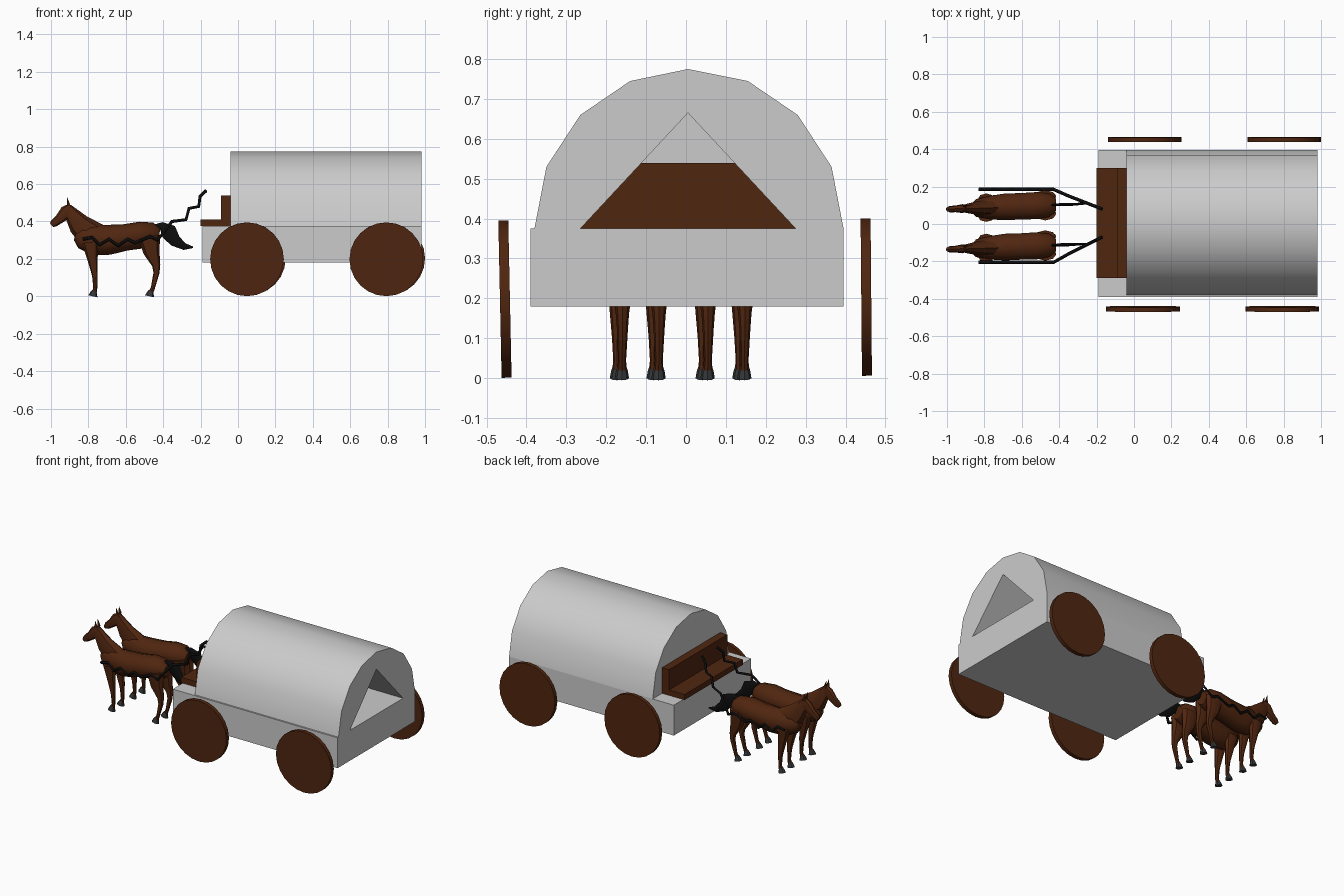
import bpy
import bmesh
from math import cos, sin, pi, radians
from mathutils import Vector, Matrix

if "Cube" in bpy.data.objects:
    bpy.data.objects.remove(bpy.data.objects["Cube"], do_unlink=True)


def material(name, rgb):
    m = bpy.data.materials.new(name)
    m.use_nodes = True
    m.diffuse_color = (*rgb, 1)
    bsdf = m.node_tree.nodes["Principled BSDF"]
    bsdf.inputs["Base Color"].default_value = (*rgb, 1)
    bsdf.inputs["Roughness"].default_value = 0.9
    return m


GREY = material("canvas grey", (0.6, 0.6, 0.6))
BROWN = material("dark brown", (0.08, 0.019, 0.005))
BLACK = material("strap black", (0.004, 0.004, 0.004))
HOOF = material("hoof grey", (0.035, 0.038, 0.04))


def finish(name, bm, mat, smooth=None):
    bmesh.ops.recalc_face_normals(bm, faces=bm.faces)
    mesh = bpy.data.meshes.new(name)
    bm.to_mesh(mesh)
    bm.free()
    mesh.materials.append(mat)
    ob = bpy.data.objects.new(name, mesh)
    bpy.context.collection.objects.link(ob)
    if smooth:
        bpy.ops.object.select_all(action="DESELECT")
        ob.select_set(True)
        bpy.context.view_layer.objects.active = ob
        bpy.ops.object.shade_smooth_by_angle(angle=radians(smooth))
    return ob


def prism(name, profile, x0, x1, mat, smooth=None):
    """Extrude a (y, z) outline along x."""
    bm = bmesh.new()
    face = bm.faces.new([bm.verts.new((x0, y, z)) for y, z in profile])
    moved = bmesh.ops.extrude_face_region(bm, geom=[face])["geom"]
    bm.faces.ensure_lookup_table()
    verts = [v for v in moved if isinstance(v, bmesh.types.BMVert)]
    bmesh.ops.translate(bm, verts=verts, vec=(x1 - x0, 0, 0))
    return finish(name, bm, mat, smooth)


def box(name, x, y, z, mat):
    outline = [(y[0], z[0]), (y[1], z[0]), (y[1], z[1]), (y[0], z[1])]
    return prism(name, outline, x[0], x[1], mat)


def loft(name, rings, y, mat, sides=8, smooth=40):
    """Skin rings (x, z, in-plane radius, half width) that follow a side path."""
    bm = bmesh.new()
    loops = []
    for i, (x, z, a, w) in enumerate(rings):
        p, q = rings[max(i - 1, 0)], rings[min(i + 1, len(rings) - 1)]
        t = Vector((q[0] - p[0], 0, q[1] - p[1])).normalized()
        side = Vector((-t.z, 0, t.x))
        centre = Vector((x, y + 0.04 * (x + 0.6), z))   # slight turn of the team
        loops.append([bm.verts.new(centre + side * a * cos(k * 2 * pi / sides)
                                   + Vector((0, w * sin(k * 2 * pi / sides), 0)))
                      for k in range(sides)])
    for one, two in zip(loops, loops[1:]):
        for k in range(sides):
            n = (k + 1) % sides
            bm.faces.new((one[k], one[n], two[n], two[k]))
    bm.faces.new(loops[0])
    bm.faces.new(loops[-1])
    return finish(name, bm, mat, smooth)


# Wagon bed and seat
box("wagon_bed", (-0.19, 0.98), (-0.39, 0.395), (0.18, 0.375), GREY)
box("seat_bench", (-0.2, -0.04), (-0.29, 0.3), (0.375, 0.41), BROWN)
box("seat_back", (-0.09, -0.025), (-0.29, 0.3), (0.375, 0.54), BROWN)

# Canvas cover with a triangular rear opening, closed at the driver's end
arch = [(-0.38, 0.375), (-0.35, 0.53), (-0.265, 0.66), (-0.14, 0.745), (0.005, 0.775),
        (0.155, 0.745), (0.28, 0.66), (0.365, 0.53), (0.395, 0.375)]
opening = [(0.275, 0.375), (0.005, 0.665), (-0.265, 0.375)]
prism("canvas_cover", arch + opening, -0.03, 0.98, GREY, 30)
prism("canvas_front", arch, -0.04, -0.03, GREY, 30)

# Solid wheels, leaning very slightly
for label, y, z, shift in (("right", -0.454, 0.198, 0.0), ("left", 0.452, 0.203, 0.01)):
    for end, x in (("front", 0.048), ("rear", 0.793)):
        bm = bmesh.new()
        bmesh.ops.create_cone(bm, cap_ends=True, segments=24, radius1=0.197,
                              radius2=0.197, depth=0.025)
        lean = radians(91.2 if y < 0 else 90.5)
        bm.transform(Matrix.Translation((x + shift, y, z)) @ Matrix.Rotation(lean, 4, "X"))
        finish(f"{label}_{end}_wheel", bm, BROWN, 30)

# Horse shapes
body = [(-0.87, 0.325, 0.025, 0.02), (-0.84, 0.315, 0.06, 0.05), (-0.77, 0.302, 0.082, 0.066),
        (-0.69, 0.302, 0.08, 0.075), (-0.6, 0.315, 0.071, 0.074), (-0.52, 0.327, 0.072, 0.076),
        (-0.455, 0.328, 0.066, 0.066), (-0.42, 0.325, 0.04, 0.04)]
neck = [(-0.78, 0.325, 0.08, 0.045), (-0.85, 0.385, 0.06, 0.034),
        (-0.897, 0.45, 0.036, 0.024), (-0.912, 0.48, 0.02, 0.016)]
head = [(-0.893, 0.478, 0.022, 0.017), (-0.917, 0.45, 0.037, 0.024), (-0.953, 0.415, 0.026, 0.018),
        (-0.985, 0.39, 0.021, 0.017), (-0.997, 0.38, 0.013, 0.012)]
fore_leg = [(-0.79, 0.29, 0.045, 0.03), (-0.778, 0.2, 0.028, 0.021), (-0.767, 0.125, 0.017, 0.015),
            (-0.765, 0.1, 0.014, 0.013), (-0.763, 0.045, 0.011, 0.01), (-0.768, 0.022, 0.013, 0.012)]
hind_leg = [(-0.475, 0.32, 0.06, 0.035), (-0.462, 0.235, 0.043, 0.028), (-0.437, 0.165, 0.022, 0.017),
            (-0.436, 0.125, 0.016, 0.014), (-0.455, 0.045, 0.011, 0.01), (-0.465, 0.022, 0.013, 0.012)]
tail = [(-0.46, 0.37, 0.01, 0.006), (-0.41, 0.375, 0.022, 0.008), (-0.37, 0.345, 0.045, 0.01),
        (-0.335, 0.295, 0.032, 0.009), (-0.285, 0.265, 0.018, 0.007), (-0.24, 0.262, 0.004, 0.004)]

for label, y in (("left_horse", 0.095), ("right_horse", -0.12)):
    loft(f"{label}_body", body, y, BROWN, sides=10)
    loft(f"{label}_neck", neck, y, BROWN)
    loft(f"{label}_head", head, y, BROWN)
    loft(f"{label}_tail", tail, y, BLACK, sides=6)
    for side, s in (("left", 1), ("right", -1)):
        ear = [(-0.905, 0.485, 0.011, 0.008), (-0.913, 0.527, 0.001, 0.001)]
        loft(f"{label}_{side}_ear", ear, y + s * 0.014, BROWN, sides=5)
        for part, leg in (("fore", fore_leg), ("hind", hind_leg)):
            leg_y = y + s * 0.046
            loft(f"{label}_{side}_{part}_leg", leg, leg_y, BROWN)
            x = leg[-1][0]
            hoof = [(x, 0.03, 0.012, 0.011), (x - 0.004, 0.018, 0.018, 0.015),
                    (x - 0.008, 0, 0.025, 0.018)]
            loft(f"{label}_{side}_{part}_hoof", hoof, leg_y, HOOF)

# Reins: zigzag along the flank, then stepping up to the driver
flank = [(-0.83, 0.305), (-0.78, 0.315), (-0.74, 0.275), (-0.69, 0.305), (-0.64, 0.27),
         (-0.59, 0.305), (-0.55, 0.285), (-0.47, 0.32), (-0.43, 0.3)]
steps = [(-0.353, 0.4), (-0.278, 0.41), (-0.262, 0.47), (-0.21, 0.48), (-0.203, 0.535),
         (-0.17, 0.565)]
for label, y_out, y_in in (("left", 0.185, 0.08), ("right", -0.205, -0.07)):
    points = [(x, y_out, z) for x, z in flank]
    for x, z in steps:
        t = (x + 0.44) / 0.27
        points.append((x, y_out + (y_in - y_out) * t, z))
    curve = bpy.data.curves.new(f"{label}_rein", "CURVE")
    curve.dimensions = "3D"
    curve.bevel_depth = 0.009
    curve.bevel_resolution = 0
    curve.use_fill_caps = True
    spline = curve.splines.new("POLY")
    spline.points.add(len(points) - 1)
    for point, co in zip(spline.points, points):
        point.co = (*co, 1)
    curve.materials.append(BLACK)
    bpy.context.collection.objects.link(bpy.data.objects.new(f"{label}_rein", curve))
